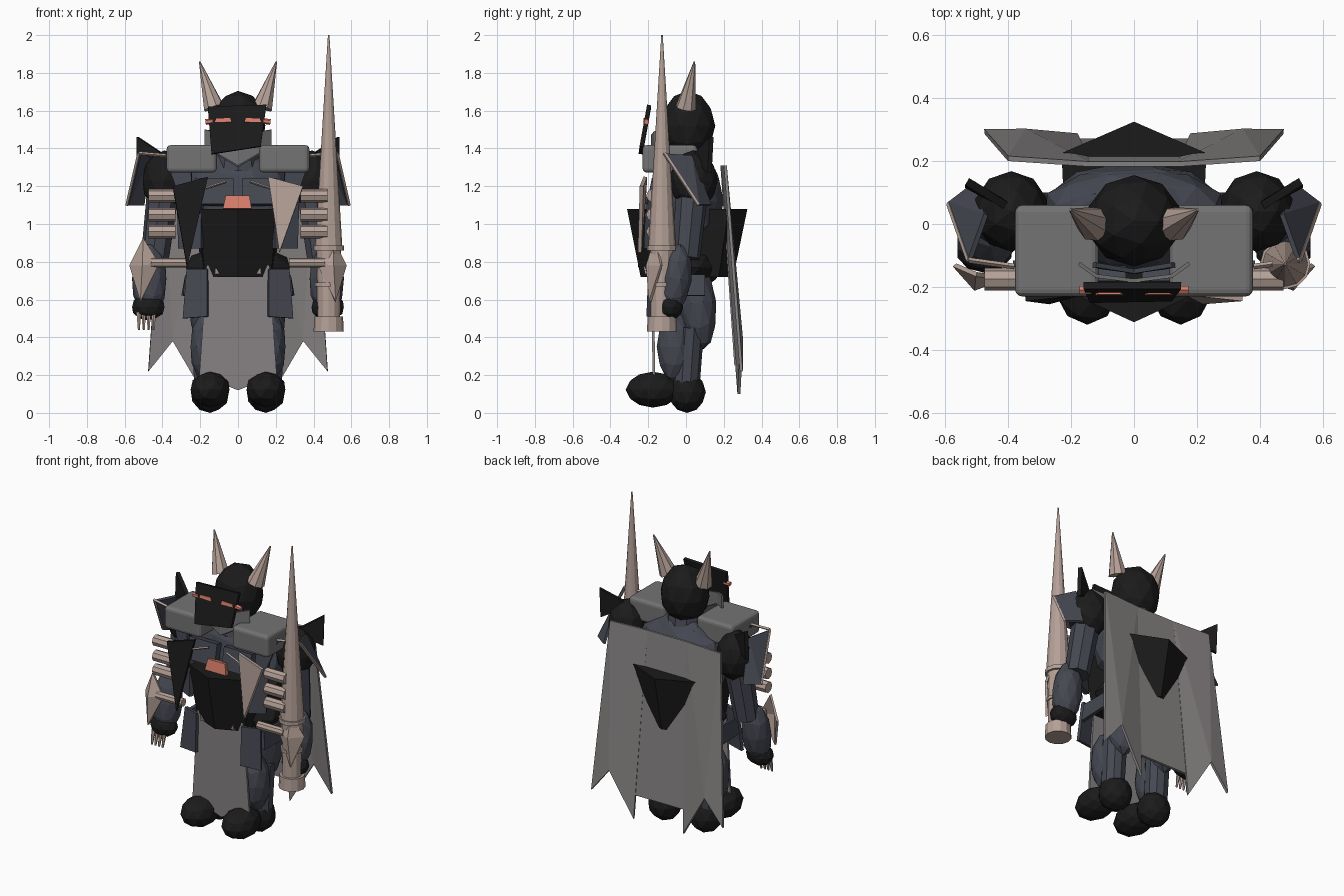
import bpy, bmesh, math
from mathutils import Vector, Matrix


def material(name, rgb):
    m = bpy.data.materials.new(name)
    m.diffuse_color = (*rgb, 1)
    return m


BLACK = material("black armour", (0.011, 0.011, 0.0115))
BLUE = material("slate cloth", (0.06, 0.064, 0.084))
GREY = material("grey padding", (0.175, 0.172, 0.172))
CAPE = material("cape grey", (0.245, 0.228, 0.23))
BONE = material("bone", (0.46, 0.355, 0.31))
GLOW = material("orange glow", (0.7, 0.215, 0.15))


def finish(name, bm, mat):
    bmesh.ops.recalc_face_normals(bm, faces=bm.faces)
    me = bpy.data.meshes.new(name)
    bm.to_mesh(me)
    bm.free()
    me.materials.append(mat)
    ob = bpy.data.objects.new(name, me)
    bpy.context.collection.objects.link(ob)
    return ob


def ball(name, c, r, mat, tilt=0, sub=2):
    """Faceted ellipsoid, tilted about x."""
    bm = bmesh.new()
    bmesh.ops.create_icosphere(bm, subdivisions=sub, radius=1)
    m = Matrix.Translation(c) @ Matrix.Rotation(tilt, 4, 'X') @ Matrix.Diagonal((*r, 1))
    bmesh.ops.transform(bm, matrix=m, verts=bm.verts)
    return finish(name, bm, mat)


def rod(name, a, b, r1, r2, mat, n=10):
    """Tapered rod from a to b."""
    a, b = Vector(a), Vector(b)
    bm = bmesh.new()
    bmesh.ops.create_cone(bm, cap_ends=True, segments=n, radius1=r1, radius2=r2, depth=(b - a).length)
    q = (b - a).to_track_quat('Z', 'Y').to_matrix().to_4x4()
    bmesh.ops.transform(bm, matrix=Matrix.Translation((a + b) / 2) @ q, verts=bm.verts)
    return finish(name, bm, mat)


def box(name, c, size, mat, bevel=0, rx=0):
    bm = bmesh.new()
    bmesh.ops.create_cube(bm, size=1)
    m = Matrix.Translation(c) @ Matrix.Rotation(rx, 4, 'X') @ Matrix.Diagonal((*size, 1))
    bmesh.ops.transform(bm, matrix=m, verts=bm.verts)
    ob = finish(name, bm, mat)
    if bevel:
        mod = ob.modifiers.new("bevel", 'BEVEL')
        mod.width, mod.segments = bevel, 3
    return ob


def plate(name, pts, mat, thick=0.015, faces=None, s=1):
    """Thin plate from outline points, optionally folded; s=-1 mirrors in x."""
    bm = bmesh.new()
    vs = [bm.verts.new((s * x, y, z)) for x, y, z in pts]
    for f in faces or [range(len(vs))]:
        bm.faces.new([vs[i] for i in f])
    ob = finish(name, bm, mat)
    mod = ob.modifiers.new("thickness", 'SOLIDIFY')
    mod.thickness, mod.offset = thick, 0
    return ob


# torso
ball("chest", (0, 0.02, 1.12), (0.31, 0.18, 0.28), BLUE)
ball("upper_back", (0, 0.06, 1.2), (0.29, 0.12, 0.16), BLUE)
rod("neck", (0, 0, 1.28), (0, 0, 1.42), 0.13, 0.1, BLUE)
ball("hips", (0, 0.02, 0.77), (0.29, 0.17, 0.12), BLACK)

# flared waist guard, ridged in front and behind
bm = bmesh.new()
outline = [(0, -0.312), (0.21, -0.215), (0.23, 0.225), (0, 0.325), (-0.23, 0.225), (-0.21, -0.215)]
low = [bm.verts.new((x * 0.83, y * 0.77, 0.72)) for x, y in outline]
high = [bm.verts.new((x, y, 1.08)) for x, y in outline]
bm.faces.new(low)
bm.faces.new(high)
for i in range(6):
    j = (i + 1) % 6
    bm.faces.new((low[i], low[j], high[j], high[i]))
finish("waist_guard", bm, BLACK)
plate("chest_gem", [(-0.08, -0.215, 1.08), (0.072, -0.215, 1.08), (0.06, -0.205, 1.15), (-0.065, -0.205, 1.15)], GLOW, 0.03)
for x in (-0.11, 0.11):
    plate("belt_fang", [(x - 0.014, -0.212, 0.735), (x + 0.014, -0.212, 0.735), (x * 1.08, -0.22, 0.775)], BONE, 0.0095)

# head, horns, visor
ball("head", (0, 0.01, 1.52), (0.152, 0.145, 0.185), BLACK)
plate("visor", [(-0.16, -0.195, 1.62), (0.15, -0.195, 1.63), (0.12, -0.235, 1.41), (-0.14, -0.24, 1.37)], BLACK, 0.022)
for s in (-1, 1):
    rod("horn", (s * 0.127, 0.0, 1.615), (s * 0.203, 0.045, 1.86), 0.056, 0.004, BONE, 8)
    plate("eye", [(0.035, -0.222, 1.538), (0.122, -0.222, 1.54), (0.115, -0.219, 1.558), (0.042, -0.219, 1.56)], GLOW, 0.0095, s=s)
    rod("eye_bolt", (s * 0.135, -0.21, 1.545), (s * 0.172, -0.21, 1.54), 0.015, 0.015, GLOW, 6)
    plate("cheek_guard", [(0, -0.18, 1.31), (0.12, -0.165, 1.38), (0.175, -0.125, 1.39),
                          (0.175, -0.125, 1.5), (0.12, -0.165, 1.49), (0, -0.18, 1.47)], GREY, 0.012,
          [(0, 1, 4, 5), (1, 2, 3, 4)], s)
    plate("collar", [(0, -0.15, 1.3), (0.15, -0.13, 1.39), (0.12, -0.13, 1.43), (0, -0.15, 1.36)], BLUE, 0.015, s=s)

for s in (-1, 1):
    # shoulder padding and armour
    box("shoulder_pad", (s * 0.245, -0.085, 1.345), (0.265, 0.29, 0.145), GREY, 0.022)
    ball("shoulder", (s * 0.39, 0.04, 1.23), (0.12, 0.128, 0.16), BLACK)
    plate("pauldron", [(0.52, -0.11, 1.37), (0.47, 0.03, 1.36), (0.5, 0.13, 1.1),
                       (0.585, 0.065, 1.1)], BLUE, 0.016, [(0, 1, 3), (1, 2, 3)], s)
    plate("coat_shoulder", [(0.385, -0.125, 1.36), (0.25, -0.15, 1.36), (0.24, -0.175, 1.1), (0.31, -0.16, 1.14)], BLUE, 0.02, s=s)
    rod("pauldron_trim", (s * 0.38, -0.135, 1.362), (s * 0.525, -0.115, 1.375), 0.009, 0.009, BONE, 4)
    rod("pauldron_edge", (s * 0.525, -0.115, 1.375), (s * 0.588, 0.065, 1.1), 0.009, 0.009, BONE, 4)
    plate("shoulder_fin", [(0.53, 0.135, 1.46), (0.53, 0.125, 1.27), (0.39, 0.05, 1.34), (0.41, 0.06, 1.38)], BLACK, 0.025, s=s)

    # chest flaps and coat
    box("breast_plate", (s * 0.125, -0.17, 1.17), (0.2, 0.05, 0.14), BLUE, rx=-0.2)
    plate("coat_side", [(0.19, -0.2, 1.14), (0.32, -0.13, 1.2), (0.31, -0.15, 0.87), (0.19, -0.21, 0.87)], BLUE, 0.03, s=s)
    tip = (0.22, -0.245, 0.85) if s > 0 else (0.27, -0.245, 0.77)
    plate("lapel_spike", [(0.16, -0.215, 1.25), (0.345, -0.235, 1.2), tip], BONE if s > 0 else BLACK, 0.02, s=s)
    rod("lapel_pin", (s * 0.065, -0.212, 1.225), (s * 0.17, -0.225, 1.19), 0.007, 0.007, BONE, 4)
    for z, x0, x1 in ((1.15, 0.33, 0.475), (1.05, 0.33, 0.475), (0.96, 0.33, 0.475), (0.795, 0.27, 0.46)):
        r = 0.026 if z < 0.9 else 0.036
        rod("rib_bar", (s * x0, -0.175, z), (s * x1, -0.175, z), r, r, BONE, 8)

    # arms
    rod("upper_arm", (s * 0.4, 0.03, 1.15), (s * 0.44, 0, 0.82), 0.085, 0.075, BLUE, 8)
    ball("forearm", (s * 0.47, -0.055, 0.71), (0.095, 0.085, 0.2), BLUE, -0.15)
    ball("hand", (s * 0.475, -0.085, 0.56), (0.09, 0.07, 0.07), BLACK)
    plate("forearm_guard", [(0.5, -0.16, 0.925), (0.42, -0.17, 0.79), (0.515, -0.19, 0.59),
                            (0.57, -0.13, 0.78), (0.505, -0.205, 0.78)], BONE, 0.015,
          [(0, 1, 4), (1, 2, 4), (2, 3, 4), (3, 0, 4)], s)

    # legs
    plate("hip_plate", [(0.16, -0.19, 0.76), (0.27, -0.15, 0.76), (0.29, -0.17, 0.5), (0.16, -0.2, 0.51)], BLUE, 0.02, s=s)
    plate("side_skirt", [(0.27, -0.13, 0.73), (0.27, 0.1, 0.73), (0.29, 0.1, 0.62), (0.28, -0.14, 0.62)], BLUE, 0.02, s=s)
    ball("thigh", (s * 0.16, 0.06, 0.58), (0.1, 0.1, 0.25), BLUE, 0.1)
    ball("knee", (s * 0.165, 0.02, 0.4), (0.075, 0.065, 0.06), BLACK, sub=1)
    ball("shin", (s * 0.17, -0.06, 0.35), (0.085, 0.095, 0.19), BLUE)
    rod("calf", (s * 0.165, 0, 0.14), (s * 0.165, 0.02, 0.45), 0.072, 0.076, BLUE)
    ball("toe", (s * 0.148, -0.175, 0.123), (0.108, 0.145, 0.095), BLACK)
    ball("heel", (s * 0.148, 0.005, 0.11), (0.105, 0.1, 0.11), BLACK)

    # cape side panel with a notched tail, flaring backwards
    plate("cape_side", [(0.14, 0.19, 1.31), (0.4, 0.208, 1.31), (0.475, 0.293, 0.22), (0.345, 0.295, 0.38), (0.18, 0.28, 0.1)],
          CAPE, 0.016, [(0, 1, 3), (1, 2, 3), (0, 3, 4)], s)

# cape centre and flat front cloth
plate("cape_centre", [(-0.16, 0.19, 1.31), (0.16, 0.19, 1.31), (0.2, 0.264, 0.25), (-0.2, 0.264, 0.25)], CAPE, 0.016)
plate("front_cloth", [(-0.165, -0.178, 0.78), (0.165, -0.178, 0.78), (0.205, -0.17, 0.2), (0, -0.17, 0.12), (-0.205, -0.17, 0.2)],
      CAPE, 0.014)

# claws on the free hand
for i in range(4):
    x = -0.525 + i * 0.026
    rod("claw", (x, -0.12, 0.53), (x, -0.14, 0.44), 0.014, 0.006, BONE, 6)

# lance: stacked collars, grip and long spike
for name, z0, z1, r0, r1 in (("lance_pommel", 0.43, 0.51, 0.08, 0.076), ("lance_grip", 0.51, 0.67, 0.06, 0.062),
                             ("lance_ring", 0.67, 0.69, 0.07, 0.07), ("lance_body", 0.69, 0.86, 0.06, 0.066),
                             ("lance_collar", 0.86, 0.885, 0.08, 0.08), ("lance_spike", 0.885, 2.0, 0.072, 0.004)):
    rod(name, (0.48, -0.127, z0), (0.48, -0.127, z1), r0, r1, BONE, 12)
